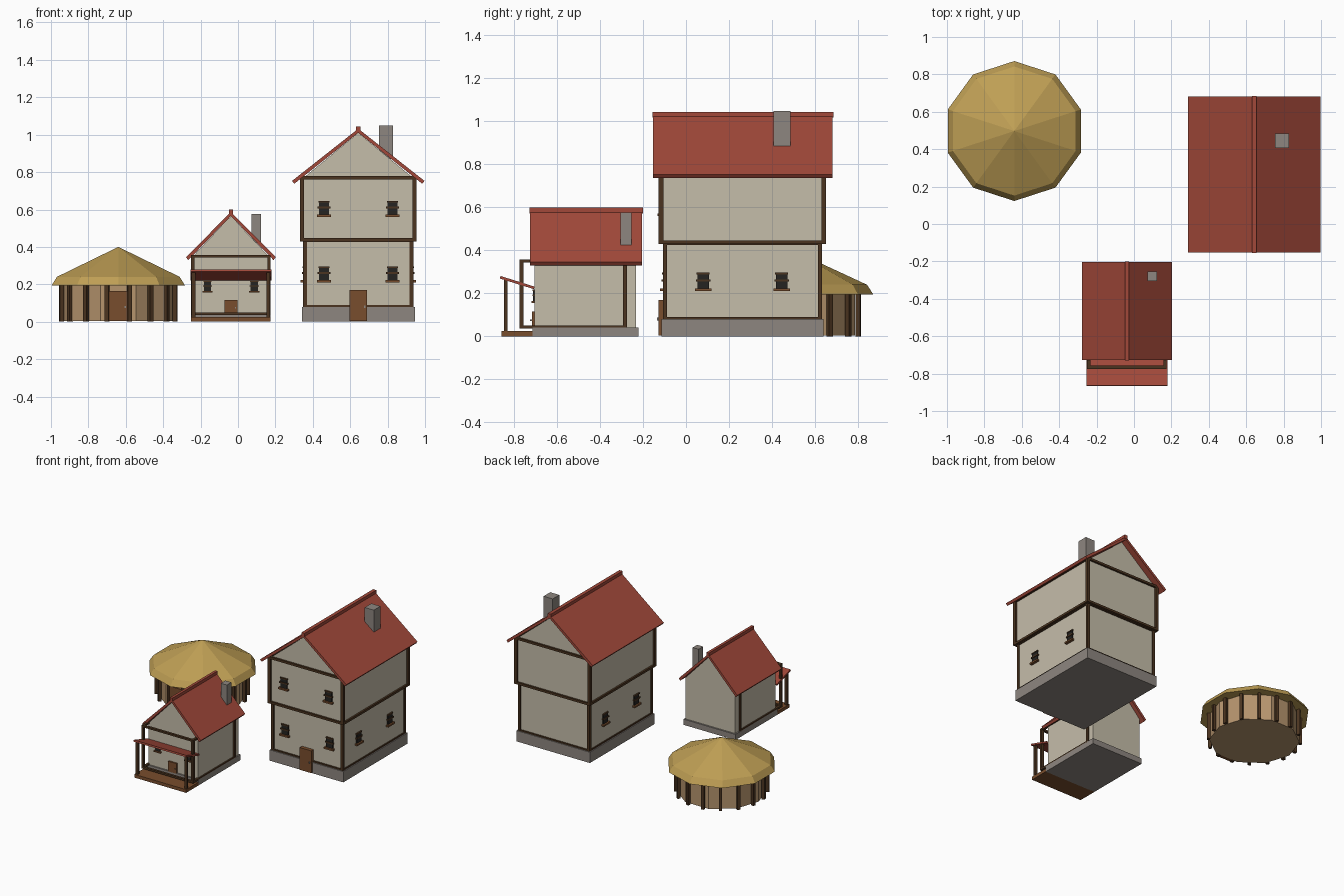
import bpy, bmesh, math
from mathutils import Matrix, Vector

cube = bpy.data.objects.get("Cube")
if cube:
    bpy.data.objects.remove(cube, do_unlink=True)


def material(name, *rgb):
    m = bpy.data.materials.new(name)
    m.use_nodes = True
    m.diffuse_color = (*rgb, 1)
    m.node_tree.nodes["Principled BSDF"].inputs["Base Color"].default_value = (*rgb, 1)
    return m


PLASTER = material("plaster", .56, .51, .40)
STONE = material("stone", .27, .24, .215)
TILE = material("red_tile", .36, .066, .042)
DARK = material("dark_timber", .07, .034, .014)
BROWN = material("brown_wood", .19, .075, .026)
THATCH = material("thatch", .52, .345, .09)
CLAY = material("clay_wall", .47, .30, .155)
GLASS = material("dark_window", .018, .017, .015)


def finish(name, bm, mat):
    bmesh.ops.recalc_face_normals(bm, faces=bm.faces)
    me = bpy.data.meshes.new(name)
    bm.to_mesh(me)
    bm.free()
    me.materials.append(mat)
    ob = bpy.data.objects.new(name, me)
    bpy.context.collection.objects.link(ob)
    return ob


def add_box(bm, x0, x1, y0, y1, z0, z1):
    mid = Vector((x0 + x1, y0 + y1, z0 + z1)) / 2
    size = Matrix.Diagonal((x1 - x0, y1 - y0, z1 - z0, 1))
    bmesh.ops.create_cube(bm, size=1, matrix=Matrix.Translation(mid) @ size)


def box(name, mat, *bounds):
    bm = bmesh.new()
    add_box(bm, *bounds)
    return finish(name, bm, mat)


def prism(name, mat, points, y0, y1):
    """Extrude an x-z outline along y."""
    bm = bmesh.new()
    face = bm.faces.new([bm.verts.new((x, y0, z)) for x, z in points])
    out = bmesh.ops.extrude_face_region(bm, geom=[face])
    moved = [v for v in out["geom"] if isinstance(v, bmesh.types.BMVert)]
    bmesh.ops.translate(bm, verts=moved, vec=(0, y1 - y0, 0))
    return finish(name, bm, mat)


def timber_frame(name, x0, x1, y0, y1, z0, z1, t):
    """Four corner posts joined by rails at the bottom and the top."""
    bm = bmesh.new()
    for x in (x0, x1 - t):
        for y in (y0, y1 - t):
            add_box(bm, x, x + t, y, y + t, z0, z1)
    for z in (z0, z1 - t * .75):
        top = z + t * .75
        for y in (y0, y1 - t):
            add_box(bm, x0, x1, y, y + t, z, top)
        for x in (x0, x1 - t):
            add_box(bm, x, x + t, y0, y1, z, top)
    return finish(name, bm, DARK)


def window(name, x, y, z, turn=0, scale=1):
    """Pane with a cross bar, lintel and sill, facing -y before the turn."""
    place = Matrix.Translation((x, y, z)) @ Matrix.Rotation(turn, 4, 'Z') @ Matrix.Scale(scale, 4)
    parts = (("pane", GLASS, [(-.027, .027, -.008, .01, .01, .085)]),
             ("bars", DARK, [(-.034, .034, -.013, .01, .045, .055),
                             (-.03, .03, -.011, .01, .078, .086)]),
             ("sill", BROWN, [(-.038, .038, -.02, .01, 0, .012)]))
    for part, mat, boxes in parts:
        bm = bmesh.new()
        for b in boxes:
            add_box(bm, *b)
        bm.transform(place)
        finish(f"{name}_{part}", bm, mat)


def door(name, x, y, z, w, h):
    box(name, BROWN, x - w / 2, x + w / 2, y - .012, y + .02, z, z + h)
    box(name + "_handle", STONE, x + w * .33, x + w * .4, y - .02, y, z + h * .42, z + h * .5)


def gable_roof(name, cx, half, eave, ridge, y0, y1, t=.022, cap=.013):
    """Two sloping slabs and a ridge beam."""
    prism(name, TILE, [(cx - half, eave), (cx, ridge), (cx + half, eave),
                       (cx + half - .012, eave - t * .7), (cx, ridge - t),
                       (cx - half + .012, eave - t * .7)], y0, y1)
    box(name + "_ridge", TILE, cx - cap, cx + cap, y0 - .003, y1 + .003, ridge - .015, ridge + .012)


def gable_wall(name, cx, half, z0, z1, peak, y0, y1):
    prism(name, PLASTER, [(cx - half, z0), (cx + half, z0), (cx + half, z1),
                          (cx, peak), (cx - half, z1)], y0, y1)


# Large two-storey house
C = .643
box("house_base", STONE, C - .302, C + .302, -.115, .64, 0, .08)
box("house_lower_wall", PLASTER, C - .288, C + .288, -.1, .625, .08, .44)
gable_wall("house_upper_wall", C, .298, .435, .765, 1.01, -.113, .638)
timber_frame("house_lower_frame", C - .295, C + .295, -.108, .633, .075, .44, .02)
timber_frame("house_upper_frame", C - .311, C + .311, -.127, .652, .43, .778, .022)
gable_roof("house_roof", C, .354, .753, 1.032, -.153, .682)
box("house_chimney", STONE, .755, .83, .407, .485, .87, 1.048)
door("house_door", C, -.115, .005, .095, .165)
for i, x in enumerate((C - .183, C + .183)):
    window(f"house_front_lower_window_{i}", x, -.1, .21)
    window(f"house_front_upper_window_{i}", x, -.113, .56)
for i, y in enumerate((.08, .445)):
    window(f"house_left_window_{i}", C + .288, y, .21, math.pi / 2)
    window(f"house_right_window_{i}", C - .288, y, .21, -math.pi / 2)

# Small cottage with porch
S = -.038
box("cottage_base", STONE, S - .213, S + .213, -.715, -.22, 0, .042)
gable_wall("cottage_wall", S, .203, .04, .35, .565, -.705, -.232)
timber_frame("cottage_frame", S - .213, S + .213, -.775, -.275, .037, .358, .018)
gable_roof("cottage_roof", S, .24, .345, .587, -.726, -.204, cap=.01)
box("cottage_chimney", STONE, .073, .122, -.305, -.253, .42, .575)
door("cottage_door", S, -.705, .04, .068, .075)
for i, x in enumerate((S - .125, S + .125)):
    window(f"cottage_window_{i}", x, -.705, .155, 0, .72)

box("porch_deck", BROWN, S - .213, S + .213, -.858, -.712, 0, .024)
for side in (-1, 1):
    x = S + side * .2
    box(f"porch_post_{side}", DARK, x - .01, x + .01, -.846, -.83, .02, .262)
awning = box("porch_awning", TILE, S - .216, S + .216, -.083, .083, -.006, .006)
awning.rotation_euler.x = -math.atan2(.05, .16)
awning.location = (0, -.785, .25)

# Round hut
HX, HY = -.64, .497


def ring_solid(name, mat, rings, sides, start):
    """Stacked polygon rings given as (radius, height); radius 0 is a point."""
    bm = bmesh.new()
    loops = []
    for r, z in rings:
        angles = [start + math.tau * i / sides for i in range(sides)] if r else [0]
        loops.append([bm.verts.new((HX + r * math.cos(a), HY + r * math.sin(a), z)) for a in angles])
    bm.faces.new(loops[0])
    for low, high in zip(loops, loops[1:]):
        for i in range(sides):
            j = (i + 1) % sides
            if len(high) == 1:
                bm.faces.new((low[i], low[j], high[0]))
            else:
                bm.faces.new((low[i], low[j], high[j], high[i]))
    if len(loops[-1]) > 1:
        bm.faces.new(loops[-1])
    return finish(name, bm, mat)


ring_solid("hut_wall", CLAY, [(.305, .004), (.305, .21)], 10, math.radians(18) * 4)
ring_solid("hut_roof", THATCH, [(.374, .195), (.345, .24), (0, .4)], 10, math.pi / 2)

# Posts around the hut
bm = bmesh.new()
COUNT = 16
for i in range(COUNT):
    turn = math.tau * (i + .5) / COUNT
    bmesh.ops.create_cube(bm, size=1, matrix=Matrix.Translation((HX, HY, .1))
                          @ Matrix.Rotation(turn, 4, 'Z')
                          @ Matrix.Translation((.31, 0, 0))
                          @ Matrix.Diagonal((.022, .022, .2, 1)))
finish("hut_posts", bm, DARK)
door("hut_door", HX, HY - .305, .005, .1, .16)
